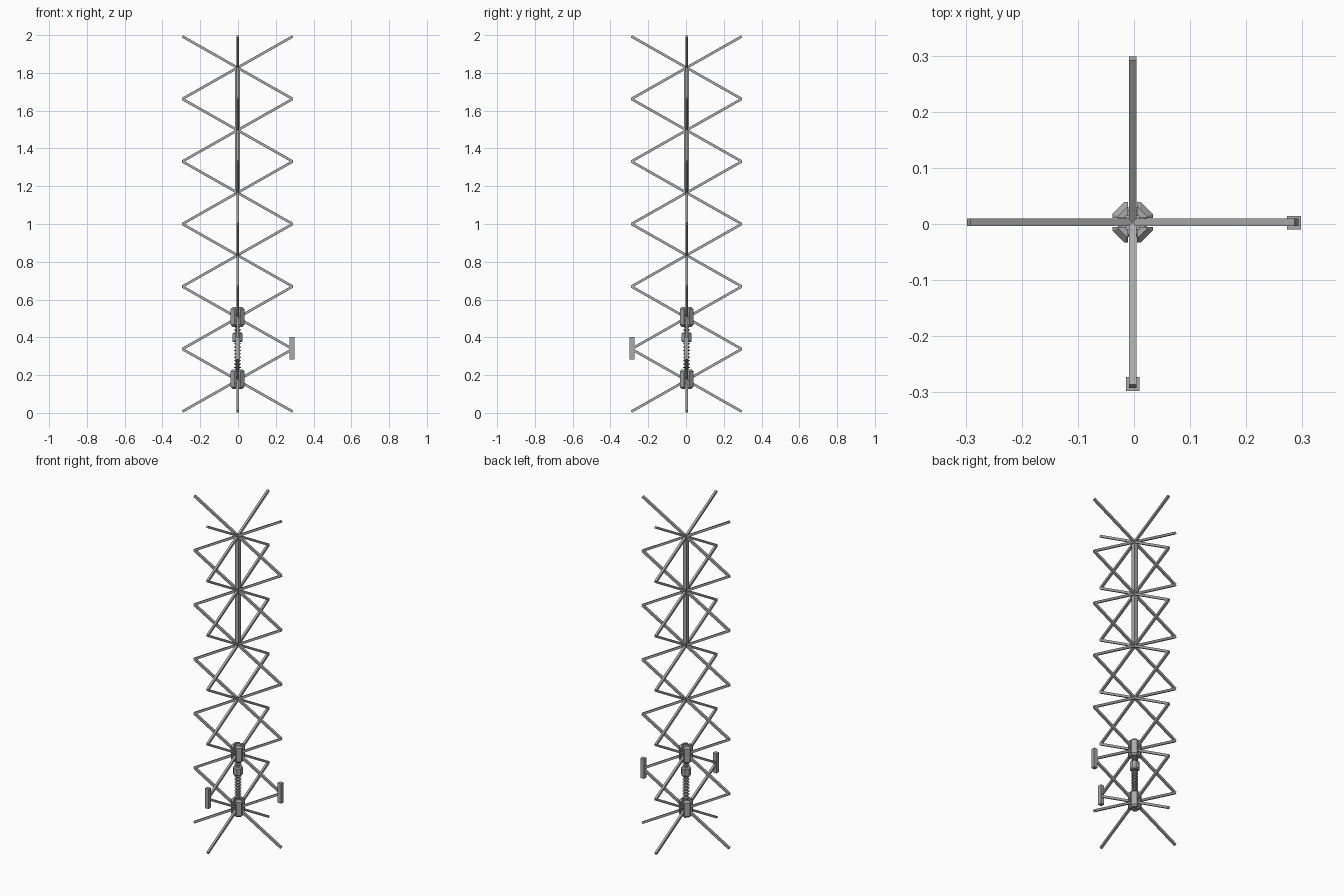
import bpy, bmesh, math
from mathutils import Matrix, Vector

if "Cube" in bpy.data.objects:
    bpy.data.objects.remove(bpy.data.objects["Cube"])

CX, CY = -0.0025, 0.003          # mast axis
STEP, P0 = 0.331, 0.1725         # pivot spacing, first pivot height
REACH, BAR = 0.292, 0.0135       # arm reach, bar thickness

grey = bpy.data.materials.new("steel_grey")
grey.diffuse_color = (0.40, 0.40, 0.40, 1)
grey.use_nodes = True
grey.node_tree.nodes["Principled BSDF"].inputs["Base Color"].default_value = grey.diffuse_color


def finish(bm, name):
    bmesh.ops.recalc_face_normals(bm, faces=bm.faces)
    me = bpy.data.meshes.new(name)
    bm.to_mesh(me)
    bm.free()
    me.materials.append(grey)
    ob = bpy.data.objects.new(name, me)
    bpy.context.collection.objects.link(ob)
    return ob


def box(name, loc, size, rot=Matrix.Identity(4)):
    bm = bmesh.new()
    m = Matrix.Translation(loc) @ rot @ Matrix.Diagonal((*size, 1))
    bmesh.ops.create_cube(bm, size=1, matrix=m)
    return finish(bm, name)


def lathe(profile, sides=8):
    """Stack of polygon rings (flat radius, z), capped, flats on the axes."""
    bm = bmesh.new()
    rings = []
    for r, z in profile:
        R = r / math.cos(math.pi / sides)
        rings.append([bm.verts.new((R * math.cos((i + .5) * math.tau / sides),
                                    R * math.sin((i + .5) * math.tau / sides), z))
                      for i in range(sides)])
    for a, b in zip(rings, rings[1:]):
        for i in range(sides):
            j = (i + 1) % sides
            bm.faces.new((a[i], a[j], b[j], b[i]))
    bm.faces.new(rings[0][::-1])
    bm.faces.new(rings[-1])
    return bm


def place(bm, z, name):
    bmesh.ops.translate(bm, verts=bm.verts, vec=(CX, CY, z))
    return finish(bm, name)


# crossed scissor bars, six levels in two perpendicular planes
angle = math.atan2(STEP / 2, REACH)
length = 2 * math.hypot(STEP / 2, REACH)
for k in range(6):
    for plane in (0, 1):
        for s in (-1, 1):
            rot = Matrix.Rotation(plane * math.pi / 2, 4, 'Z') @ Matrix.Rotation(s * angle, 4, 'Y')
            box("scissor_bar", (CX, CY, P0 + k * STEP), (length, BAR, BAR), rot)

# slotted octagonal hubs on the two lowest pivots
for z in (0.179, 0.508):
    for sx in (-1, 1):
        for sy in (-1, 1):
            bm = lathe([(0.026, -0.052), (0.036, -0.041), (0.036, 0.041), (0.026, 0.052)])
            for n in (Vector((sx, 0, 0)), Vector((0, sy, 0))):
                geom = bm.verts[:] + bm.edges[:] + bm.faces[:]
                bmesh.ops.bisect_plane(bm, geom=geom, plane_co=n * 0.008, plane_no=n, clear_inner=True)
                bmesh.ops.holes_fill(bm, edges=[e for e in bm.edges if e.is_boundary])
            place(bm, z, "hub_quarter")
    place(lathe([(0.021, -0.045), (0.021, 0.045)]), z, "hub_core")

# ridged lead screw between the hubs
prof = [(0.010, 0.21)]
z = 0.236
while z < 0.46:
    prof += [(0.010, z), (0.018, z + 0.003), (0.018, z + 0.006), (0.010, z + 0.009)]
    z += 0.018
prof.append((0.010, 0.48))
place(lathe(prof), 0, "lead_screw")

# nut on the screw
place(lathe([(0.021, 0.374), (0.026, 0.380), (0.026, 0.420), (0.021, 0.426)]), 0, "screw_nut")

# square column in the upper section
box("upper_column", (CX, CY, 1.4965), (0.025, 0.025, 2 * STEP))

# upright pads on two arm tips
box("right_pad", (0.2855, CY - 0.001, 0.342), (0.025, 0.024, 0.12))
box("front_pad", (CX, -0.2855, 0.342), (0.024, 0.025, 0.12))
